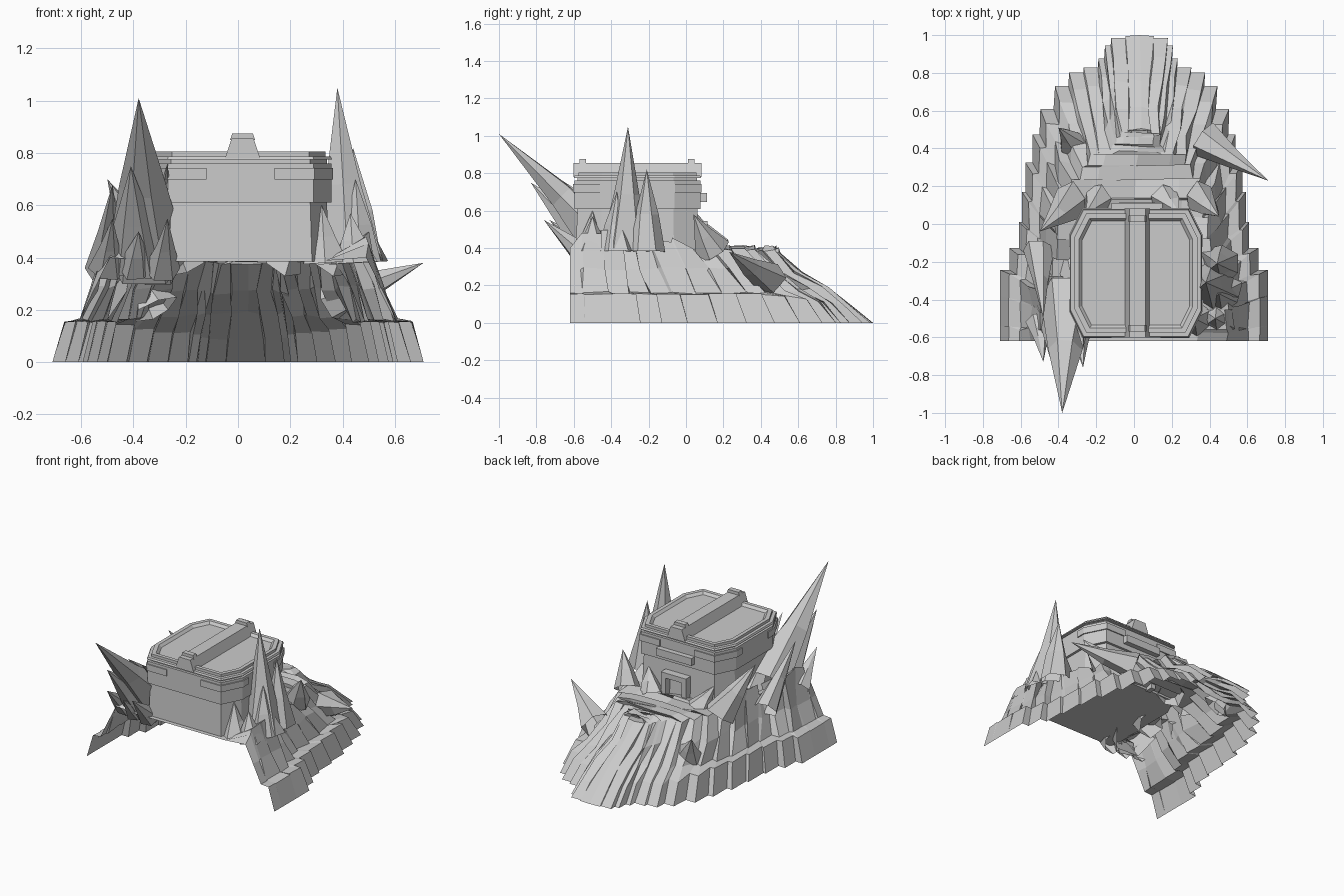
import bpy, math, random
from mathutils import Vector

if "Cube" in bpy.data.objects:
    bpy.data.objects.remove(bpy.data.objects["Cube"])
random.seed(4)

def make(name, verts, faces):
    me = bpy.data.meshes.new(name)
    me.from_pydata([tuple(v) for v in verts], [], faces)
    me.update()
    ob = bpy.data.objects.new(name, me)
    bpy.context.collection.objects.link(ob)
    return ob

def prism(name, low, high, z0, z1):
    """Closed solid between two matching xy outlines."""
    n = len(low)
    v = [(x, y, z0) for x, y in low] + [(x, y, z1) for x, y in high]
    f = [(k, (k + 1) % n, n + (k + 1) % n, n + k) for k in range(n)]
    f += [tuple(reversed(range(n))), tuple(range(n, 2 * n))]
    return make(name, v, f)

def box(name, x, y, z, taper=0):
    def rect(d):
        return [(x[0] + d, y[0]), (x[1] - d, y[0]), (x[1] - d, y[1]), (x[0] + d, y[1])]
    return prism(name, rect(0), rect(taper), *z)

def jit(a):
    return random.uniform(-a, a)

# Terrain shell: half outline, repeated smaller and higher, open at front and below
FRONT, SEG = -.62, 4
half = [(.71, -.62), (.71, -.3), (.61, -.07), (.575, .25), (.5, .55),
        (.36, .79), (.21, .84), (.15, .98), (0, 1)]

def ring(scale, z, back_rise, amount, stepped, teeth=0):
    raw = []
    for a, b in zip(half, half[1:]):
        raw += [Vector(a).lerp(Vector(b), k / SEG) for k in range(SEG)]
    raw.append(Vector(half[-1]))
    pts = [p.copy() for p in raw]
    if stepped:                       # true staircase outline of the rock columns
        for i in range(1, len(raw) - 1):
            if i % 2:
                pts[i].x = raw[i - 1].x
            else:
                pts[i].y = raw[i - 1].y
    pts = [Vector((-p.x, p.y)) for p in pts[:-1]] + pts[::-1]
    out = []
    for i, p in enumerate(pts):
        back = max(0, (p.y - .55) / .45)
        q = Vector((p.x * scale + .03 * back, FRONT + (p.y - FRONT) * scale, z + back_rise * back))
        if 0 < i < len(pts) - 1:
            q += Vector((jit(amount), jit(amount), jit(amount * .7)))
            if q.y < -.02:            # side walls rise into the spikes
                q.z += random.uniform(.2, 1) * teeth
        out.append(q)
    return out

rings = [ring(1, 0, 0, 0, True), ring(.935, .155, -.07, .005, True),
         ring(.855, .16, .03, .012, True), ring(.77, .285, -.02, .018, True),
         ring(.69, .4, -.02, .014, True, .12)]
n = len(rings[0])
verts = [p for r in rings for p in r]
faces = [(r * n + i + 1, r * n + i, r * n + n + i, r * n + n + i + 1)
         for r in range(len(rings) - 1) for i in range(n - 1)]
# plateau strips across the top, uneven behind the bunker
o, h = n * (len(rings) - 1), n // 2
rows = []
for i in range(h):
    a, b = verts[o + i], verts[o + n - 1 - i]
    row = [o + i]
    for t in (.16, .5, .84):
        p = a.lerp(b, t)
        p.z = .4 + jit(.018) if p.y > .1 else .388
        row.append(len(verts))
        verts.append(p)
    rows.append(row + [o + n - 1 - i])
for a, b in zip(rows, rows[1:]):
    faces += [(a[k], a[k + 1], b[k + 1], b[k]) for k in range(4)]
faces.append((*rows[-1], o + h))
make("rock_terrain", verts, faces)

# Rock spikes: faceted cones, each cluster sharing a lean and a base height
def spike(name, tip, lean, base_z, width, sides=6):
    tip = Vector(tip)
    height = tip.z - base_z
    base = tip - Vector((lean[0], lean[1], 1)) * height
    q = (tip - base).to_track_quat('Z', 'Y')
    v = []
    for t, s in ((0, 1), (.45, .52)):
        for k in range(sides):
            a = math.tau * k / sides
            r = (.07 + .08 * height) * width * s * random.uniform(.8, 1.2)
            v.append(base.lerp(tip, t) + q @ Vector((r * math.cos(a), r * math.sin(a), 0)))
    v.append(tip)
    f = []
    for k in range(sides):
        m = (k + 1) % sides
        f += [(k, m, sides + m, sides + k), (sides + k, sides + m, 2 * sides)]
    make(name, v, f)

clusters = {
    "left_spike": ((-.04, -1), .4, 1.3, [(-.38, -1, 1.01), (-.41, -.83, .75)]),
    "left_low_spike": ((.1, -1.15), .36, .85, [(-.27, -.66, .76), (-.48, -.73, .55),
                                             (-.27, -.76, .55), (-.48, -.5, .68), (-.38, -.7, .5)]),
    "right_spike": ((-.06, 0), .38, 1.1, [(.38, -.31, 1.05), (.44, -.21, .82), (.45, -.37, .7),
                                       (.43, -.5, .57), (.32, -.5, .6)]),
    "rear_left_spike": ((-.5, -.5), .38, 1.1, [(-.5, -.04, .7), (-.26, .05, .53)]),
    "rear_right_spike": ((.5, -.5), .38, 1.1, [(.45, .04, .58), (.24, .06, .53)]),
    "slope_spike": ((2.5, -1.5), .24, 1.2, [(.71, .23, .38)]),
    "small_spike": ((-.5, .5), .2, 1, [(-.4, .51, .37)]),
}
for name, (lean, base_z, width, tips) in clusters.items():
    for tip in tips:
        spike(name, tip, lean, base_z, width)

# Bunker: long octagon lofted through (inset, height)
CX, CY, HX, HY = .01, -.26, .35, .34

def corner(d):
    """Ends of the chamfered corner for inset d."""
    return [(.28 - d * .7, HY - d), (HX - d, .2 - d * .4)]

def octagon(d):
    (fx, hy), (hx, sy) = corner(d)
    return [(CX + x, CY + y) for x, y in ((-fx, -hy), (fx, -hy), (hx, -sy), (hx, sy),
                                           (fx, hy), (-fx, hy), (-hx, sy), (-hx, -sy))]

prism("bunker_lower_walls", octagon(.01), octagon(.02), .385, .615)
prism("bunker_upper_walls", octagon(.003), octagon(.003), .61, .76)
prism("bunker_groove", octagon(.02), octagon(.02), .75, .778)
prism("roof_slab", octagon(0), octagon(.005), .775, .787)

# Raised roof rim around a recessed panel
loops = [octagon(d) for d in (.025, .025, .05, .065)]
v = [(x, y, z) for lp, z in zip(loops, (.785, .805, .805, .788)) for x, y in lp]
make("roof_rim", v, [(8 * r + k, 8 * r + (k + 1) % 8, 8 * r + 8 + (k + 1) % 8, 8 * r + 8 + k)
                     for r in range(3) for k in range(8)])

# Raised strips wrapping the four corners
for sx in (-1, 1):
    for sy in (-1, 1):
        def path(d):
            return [(.13, HY - d)] + corner(d) + [(HX - d, .14)]
        pts = path(-.004) + path(.03)[::-1]
        pts = [(CX + sx * x, CY + sy * y) for x, y in pts]
        if sx * sy > 0:
            pts.reverse()
        prism("corner_strip", pts, pts, .698, .742)

# Roof beam with raised end blocks
box("roof_beam", (-.05, .085), (-.602, .082), (.78, .855), .025)
for y in (-.57, .01):
    box("beam_end_block", (-.03, .065), (y, y + .035), (.85, .875), .008)

# Back doorway and canopy
box("door_canopy", (-.12, .15), (.07, .112), (.645, .695))
box("door_lintel", (-.08, .11), (.06, .115), (.51, .545))
for x in (-.08, .075):
    box("door_post", (x, x + .035), (.06, .115), (.38, .52))
